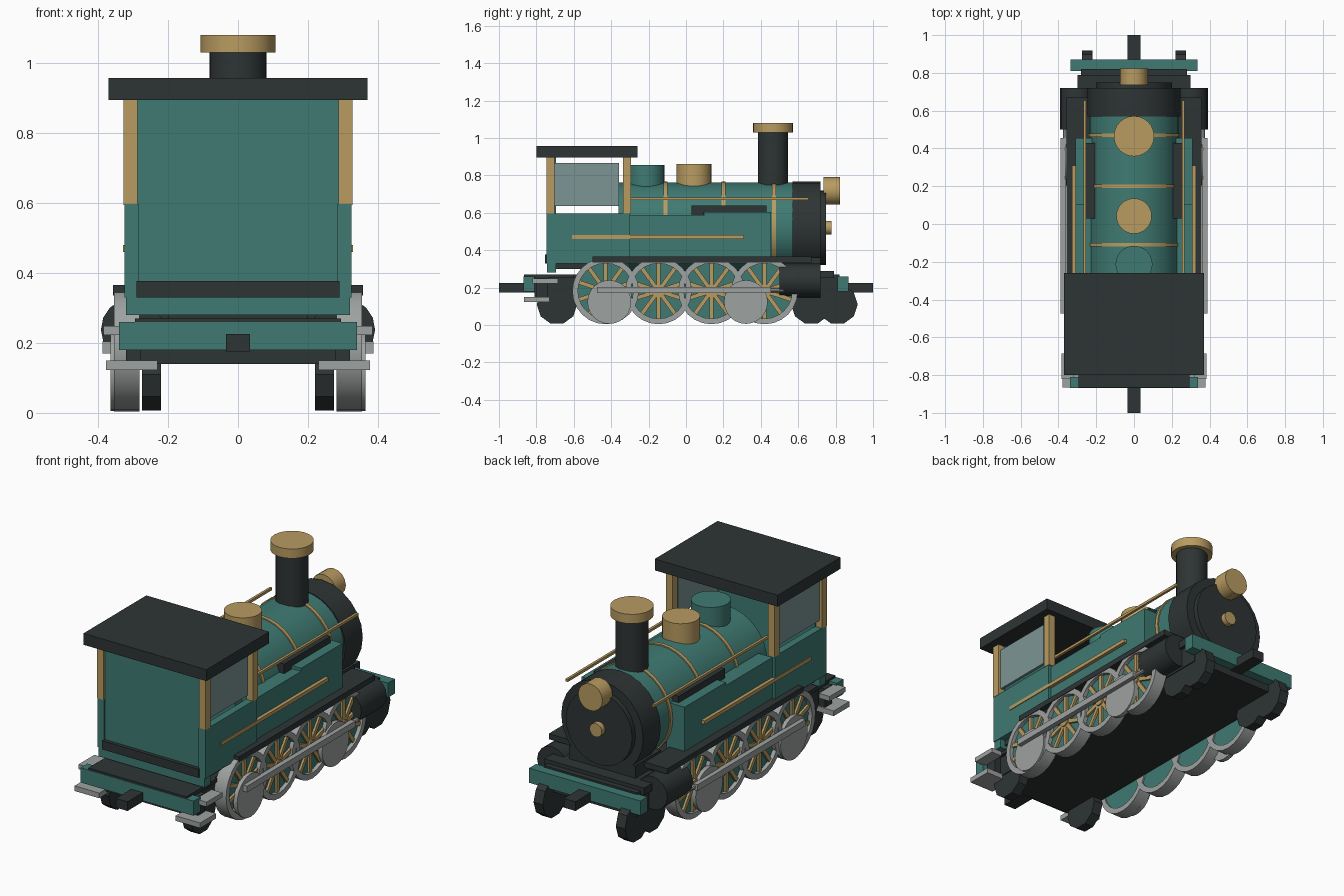
import bpy, bmesh, math
from mathutils import Vector, Matrix

if "Cube" in bpy.data.objects:
    bpy.data.objects.remove(bpy.data.objects["Cube"])

def material(name, rgb):
    m = bpy.data.materials.new(name)
    m.diffuse_color = (*rgb, 1)
    m.use_nodes = True
    m.node_tree.nodes["Principled BSDF"].inputs["Base Color"].default_value = m.diffuse_color
    return m

TEAL = material("teal_paint", (0.05, 0.195, 0.17))
DARK = material("dark_iron", (0.027, 0.034, 0.034))
GOLD = material("brass", (0.48, 0.33, 0.12))
STEEL = material("steel", (0.34, 0.36, 0.35))
GLASS = material("window_glass", (0.2, 0.3, 0.3))

def finish(bm, name, mat, smooth=False):
    bmesh.ops.recalc_face_normals(bm, faces=bm.faces)
    me = bpy.data.meshes.new(name)
    bm.to_mesh(me)
    bm.free()
    me.materials.append(mat)
    ob = bpy.data.objects.new(name, me)
    bpy.context.collection.objects.link(ob)
    if smooth:
        bpy.ops.object.select_all(action='DESELECT')
        ob.select_set(True)
        bpy.context.view_layer.objects.active = ob
        bpy.ops.object.shade_smooth_by_angle()
    return ob

def add_box(bm, x, y, z, rot=None):
    lo, hi = Vector((x[0], y[0], z[0])), Vector((x[1], y[1], z[1]))
    mat = Matrix.Translation((lo + hi) / 2) @ Matrix.Diagonal((*(hi - lo), 1))
    bmesh.ops.create_cube(bm, size=1, matrix=(rot or Matrix()) @ mat)

def box(name, mat, x, y, z):
    bm = bmesh.new()
    add_box(bm, x, y, z)
    return finish(bm, name, mat)

def pair(name, mat, x, y, z):
    """Box on the right plus its mirror on the left."""
    box(name + "_right", mat, x, y, z)
    box(name + "_left", mat, (-x[1], -x[0]), y, z)

def lathe(name, mat, centre, axis, profile, n=24, smooth=True):
    """Revolve (radius, height) points about an axis."""
    bm = bmesh.new()
    rings = []
    for r, h in profile:
        ring = []
        for i in range(n):
            t = 2 * math.pi * i / n
            a, b = r * math.cos(t), r * math.sin(t)
            p = {'X': (h, a, b), 'Y': (a, h, b), 'Z': (a, b, h)}[axis]
            ring.append(bm.verts.new(Vector(centre) + Vector(p)))
        rings.append(ring)
    for p, q in zip(rings, rings[1:]):
        for i in range(n):
            j = (i + 1) % n
            bm.faces.new((p[i], p[j], q[j], q[i]))
    bmesh.ops.remove_doubles(bm, verts=bm.verts, dist=1e-5)
    return finish(bm, name, mat, smooth)

def cyl(name, mat, centre, axis, r, h0, h1, n=24, smooth=True):
    return lathe(name, mat, centre, axis, [(0, h0), (r, h0), (r, h1), (0, h1)], n, smooth)

def ring(name, mat, centre, axis, r0, r1, h0, h1, n=24):
    return lathe(name, mat, centre, axis,
                 [(r0, h0), (r1, h0), (r1, h1), (r0, h1), (r0, h0)], n)

# Frame, buffer beams and couplers
box("main_frame", DARK, (-0.28, 0.28), (-0.81, 0.82), (0.14, 0.27))
box("rear_deck", DARK, (-0.295, 0.295), (-0.865, -0.6), (0.25, 0.27))
box("front_deck", DARK, (-0.3, 0.3), (0.6, 0.79), (0.25, 0.29))
box("rear_buffer_beam", TEAL, (-0.34, 0.34), (-0.868, -0.81), (0.18, 0.26))
box("front_buffer_beam", TEAL, (-0.335, 0.335), (0.81, 0.87), (0.18, 0.26))
box("rear_coupler", DARK, (-0.035, 0.035), (-1.0, -0.8), (0.175, 0.225))
box("front_coupler", DARK, (-0.035, 0.035), (0.8, 1.0), (0.175, 0.225))
pair("running_board", DARK, (0.22, 0.357), (-0.5, 0.67), (0.335, 0.365))
box("smokebox_saddle", DARK, (-0.2, 0.2), (0.5, 0.72), (0.26, 0.36))

# Boiler, smokebox and door
cyl("boiler", TEAL, (0, 0, 0.525), 'Y', 0.237, -0.36, 0.58, 32)
for i, y in enumerate((-0.11, 0.2, 0.47)):
    ring(f"boiler_band_{i}", GOLD, (0, y, 0.525), 'Y', 0.225, 0.243, -0.01, 0.01, 32)
cyl("smokebox", DARK, (0, 0, 0.52), 'Y', 0.247, 0.57, 0.72)
cyl("smokebox_door", DARK, (0, 0, 0.52), 'Y', 0.2, 0.71, 0.748)
cyl("door_knob", GOLD, (0, 0, 0.52), 'Y', 0.037, 0.74, 0.777, 16)
cyl("headlamp", GOLD, (0, 0, 0.717), 'Y', 0.073, 0.735, 0.823, 16)

# Chimney and domes
cyl("chimney", DARK, (0, 0.465, 0), 'Z', 0.081, 0.7, 1.04)
cyl("chimney_cap", GOLD, (0, 0.465, 0), 'Z', 0.107, 1.03, 1.081)
cyl("steam_dome", GOLD, (0, 0.042, 0), 'Z', 0.094, 0.7, 0.862)
cyl("sand_dome", TEAL, (0, -0.213, 0), 'Z', 0.098, 0.7, 0.855)

# Side tanks, pipes, rails and trim
pair("rear_tank", TEAL, (0.2, 0.31), (-0.3, 0.1), (0.33, 0.588))
pair("front_tank", TEAL, (0.2, 0.31), (0.1, 0.455), (0.33, 0.605))
pair("tank_filler", DARK, (0.205, 0.257), (0.03, 0.43), (0.605, 0.64))
pair("filler_foot", DARK, (0.205, 0.257), (0.03, 0.095), (0.58, 0.61))
pair("handrail", GOLD, (0.253, 0.267), (-0.33, 0.655), (0.668, 0.682))
pair("side_stripe", GOLD, (0.305, 0.329), (-0.61, 0.31), (0.46, 0.48))

# Cab
box("cab_floor", DARK, (-0.29, 0.29), (-0.72, -0.3), (0.3, 0.35))
box("cab_end_wall", TEAL, (-0.29, 0.29), (-0.735, -0.695), (0.33, 0.9))
box("cab_wall_foot", TEAL, (-0.32, 0.32), (-0.743, -0.695), (0.28, 0.335))
box("cab_sill", DARK, (-0.29, 0.29), (-0.755, -0.7), (0.33, 0.377))
pair("cab_side", TEAL, (0.285, 0.325), (-0.745, -0.3), (0.33, 0.597))
pair("rear_post", GOLD, (0.287, 0.327), (-0.745, -0.702), (0.595, 0.897))
pair("front_post", GOLD, (0.287, 0.327), (-0.337, -0.295), (0.595, 0.897))
pair("cab_window", GLASS, (0.298, 0.312), (-0.702, -0.358), (0.635, 0.865))
box("cab_roof", DARK, (-0.37, 0.37), (-0.8, -0.26), (0.895, 0.957))

# Running gear on both sides
for side, s in (("right", 1), ("left", -1)):
    for i, y in enumerate((-0.43, -0.147, 0.136, 0.42)):
        c = (0, y, 0.182)
        ring(f"wheel_rim_{side}_{i}", STEEL, c, 'X', 0.148, 0.178, s * 0.282, s * 0.354)
        cyl(f"wheel_disc_{side}_{i}", TEAL, c, 'X', 0.15, s * 0.29, s * 0.332)
        bm = bmesh.new()
        for k in range(5):
            turn = Matrix.Translation(c) @ Matrix.Rotation(k * math.pi / 5, 4, 'X')
            add_box(bm, sorted((s * 0.328, s * 0.344)), (-0.011, 0.011), (-0.15, 0.15), turn)
        finish(bm, f"wheel_spokes_{side}_{i}", GOLD)
        cyl(f"wheel_hub_{side}_{i}", GOLD, c, 'X', 0.03, s * 0.33, s * 0.352, 12)
    for i, y in enumerate((-0.41, 0.32)):
        cyl(f"crank_disc_{side}_{i}", STEEL, (0, y, 0.123), 'X', 0.117, s * 0.34, s * 0.364)
    for i, y in enumerate((-0.69, 0.67, 0.81)):
        cyl(f"pony_wheel_{side}_{i}", DARK, (0, y, 0.11), 'X', 0.108,
            s * 0.22, s * 0.275, 10, False)
    cyl(f"piston_cylinder_{side}", DARK, (s * 0.302, 0, 0.238), 'Y', 0.09, 0.5, 0.72, 16)
    cyl(f"piston_rod_{side}", STEEL, (s * 0.365, 0, 0.187), 'Y', 0.012, 0.42, 0.52, 8)
pair("side_rod", STEEL, (0.36, 0.388), (-0.475, 0.455), (0.17, 0.204))

# Rear steps with hangers
pair("lower_step", STEEL, (0.23, 0.378), (-0.865, -0.73), (0.122, 0.15))
pair("upper_step", STEEL, (0.32, 0.385), (-0.82, -0.685), (0.222, 0.248))
pair("step_hanger", DARK, (0.26, 0.32), (-0.8, -0.74), (0.14, 0.25))
